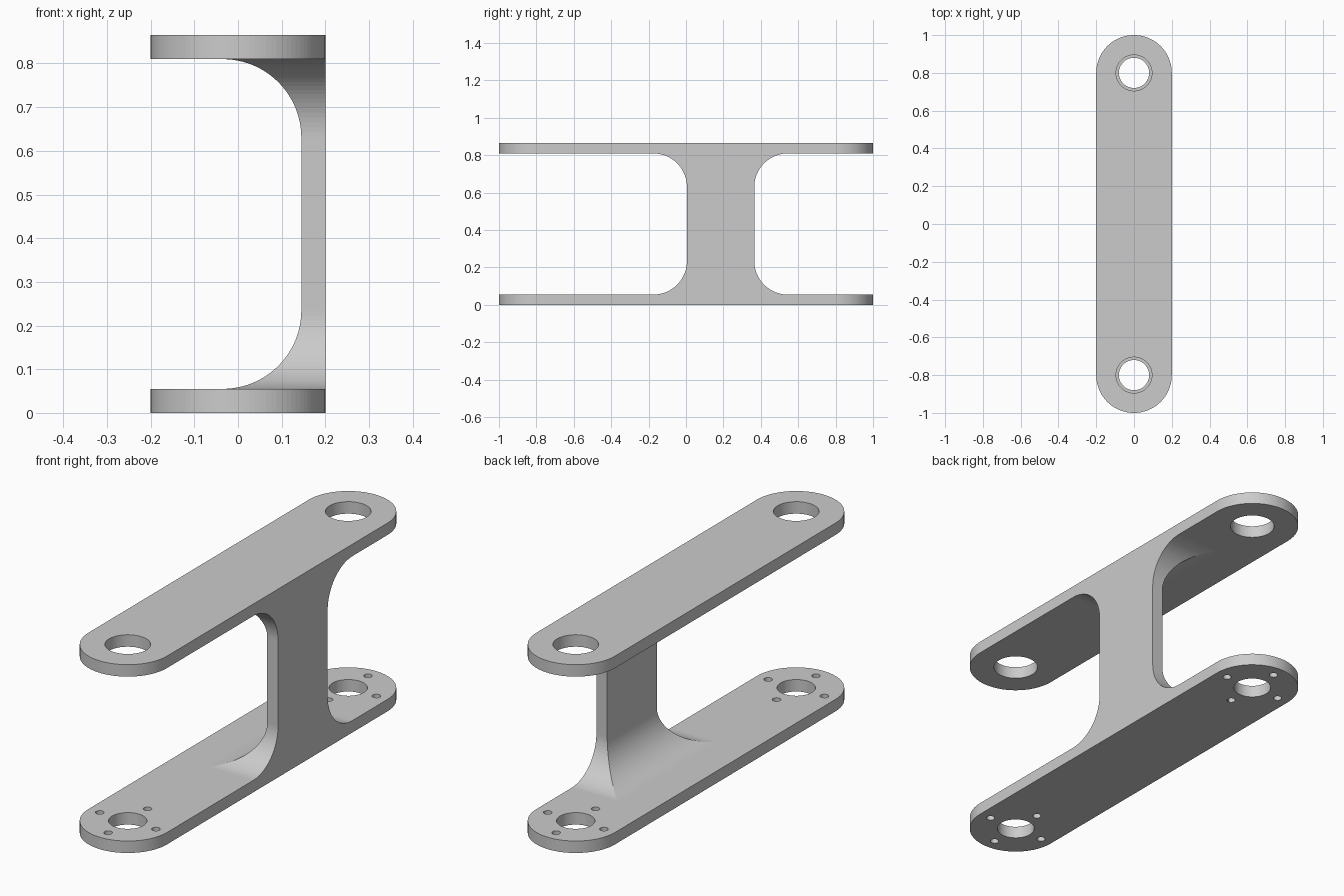
import bpy, bmesh
from math import pi, sin, cos
from mathutils import Vector

cube = bpy.data.objects.get("Cube")
if cube:
    bpy.data.objects.remove(cube, do_unlink=True)

HALF_W, END_Y = 0.2, 0.8      # plate half width, centre of rounded ends
T, H = 0.055, 0.865           # plate thickness, overall height
R = 0.18                      # fillet radius


def arc(cx, cy, r, start, end, n):
    return [(cx + r * cos(start + (end - start) * i / n),
             cy + r * sin(start + (end - start) * i / n)) for i in range(n + 1)]


def prism(name, outline, place, sweep):
    """Extrude a 2D outline, mapped to 3D by place, along sweep."""
    bm = bmesh.new()
    face = bm.faces.new([bm.verts.new(place(a, b)) for a, b in outline])
    out = bmesh.ops.extrude_face_region(bm, geom=[face])
    moved = [v for v in out["geom"] if isinstance(v, bmesh.types.BMVert)]
    bmesh.ops.translate(bm, verts=moved, vec=Vector(sweep))
    bmesh.ops.recalc_face_normals(bm, faces=bm.faces)
    mesh = bpy.data.meshes.new(name)
    bm.to_mesh(mesh)
    bm.free()
    obj = bpy.data.objects.new(name, mesh)
    bpy.context.collection.objects.link(obj)
    return obj


def combine(obj, other, operation):
    """Apply a boolean and discard the second object."""
    mod = obj.modifiers.new(operation.title(), 'BOOLEAN')
    mod.operation, mod.object, mod.solver = operation, other, 'EXACT'
    bpy.context.view_layer.update()
    deps = bpy.context.evaluated_depsgraph_get()
    mesh = bpy.data.meshes.new_from_object(obj.evaluated_get(deps))
    obj.modifiers.clear()
    obj.data = mesh
    bpy.data.objects.remove(other, do_unlink=True)


def drill(obj, x, y, z, r, n):
    circle = arc(x, y, r, 0, 2 * pi, n)[:-1]
    cutter = prism("hole_cutter", circle, lambda a, b: (a, b, z - T), (0, 0, 3 * T))
    cutter.hide_render = True
    combine(obj, cutter, 'DIFFERENCE')


def plate(name, z, hole_r):
    outline = (arc(0, END_Y, HALF_W, 0, pi, 48)
               + arc(0, -END_Y, HALF_W, pi, 2 * pi, 48))
    obj = prism(name, outline, lambda a, b: (a, b, z), (0, 0, T))
    for side in (-1, 1):
        drill(obj, 0, side * END_Y, z, hole_r, 64)
    return obj


def flared_edge(a, out):
    """One edge of the web, bottom to top, flaring towards direction out."""
    c = a + out * R
    turn = pi if out > 0 else 0
    low = arc(c, T + R, R, 1.5 * pi, turn if out > 0 else 2 * pi, 24)
    high = [(p, H - q) for p, q in reversed(low)]
    return [(low[0][0], T / 2)] + low + high + [(low[0][0], H - T / 2)]


# Plates: wide bores above, narrower bores with bolt holes below
body = plate("bracket", 0, 0.08)
top_plate = plate("top_plate", H - T, 0.095)
for side in (-1, 1):
    for k in range(4):
        drill(body, 0.143 * cos(k * pi / 2),
              side * END_Y + 0.143 * sin(k * pi / 2), 0, 0.018, 24)

# Web: side profile crossed with the front profile
side_outline = flared_edge(0.005, -1) + flared_edge(0.365, 1)[::-1]
web = prism("web", side_outline, lambda a, b: (-HALF_W, a, b), (2 * HALF_W, 0, 0))
front_outline = flared_edge(0.145, -1) + [(HALF_W, H - T / 2), (HALF_W, T / 2)]
flare = prism("web_flare", front_outline, lambda a, b: (a, -1, b), (0, 2, 0))
combine(web, flare, 'INTERSECT')

# Join everything into one solid
combine(body, web, 'UNION')
combine(body, top_plate, 'UNION')
